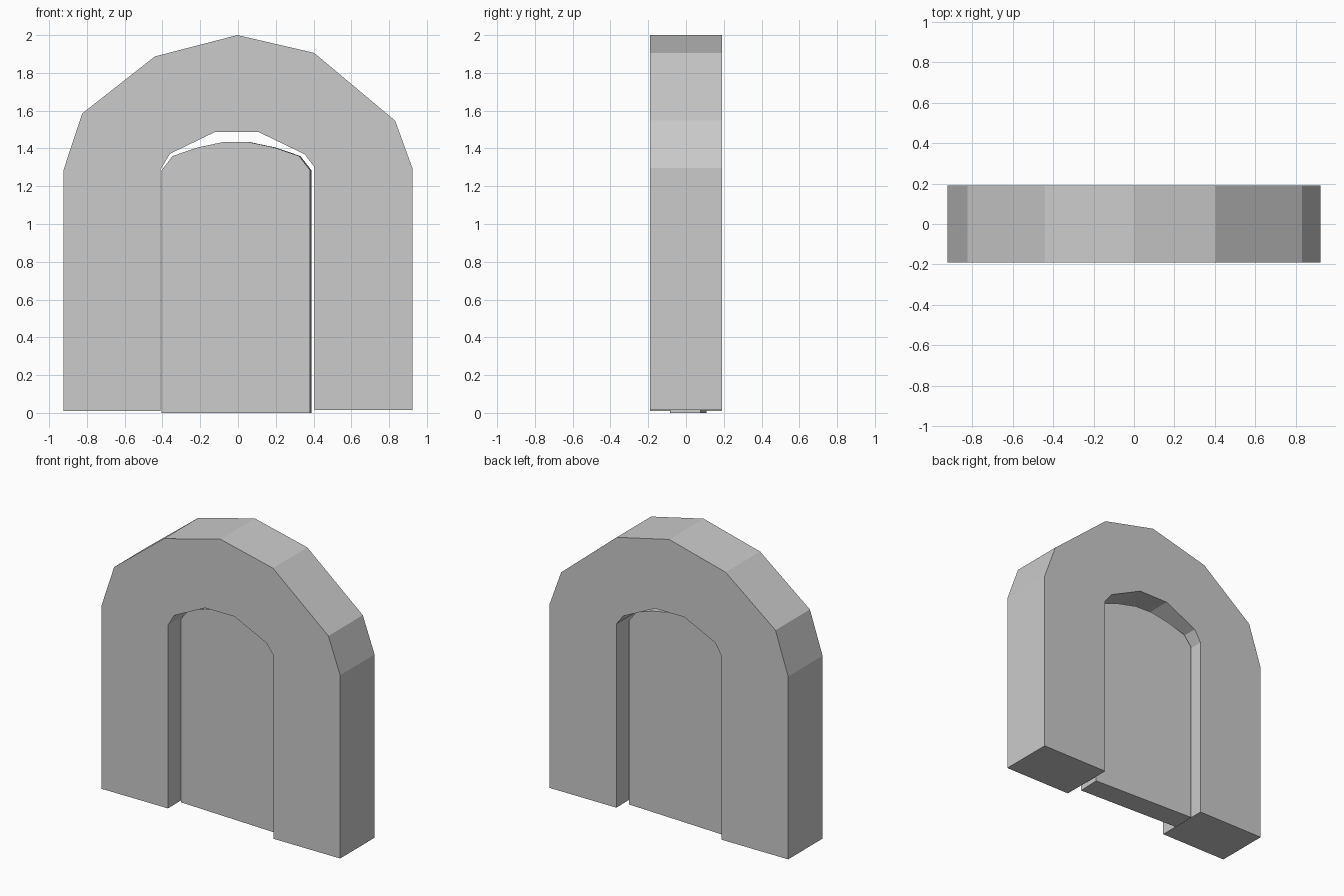
import bpy, bmesh

if "Cube" in bpy.data.objects:
    bpy.data.objects.remove(bpy.data.objects["Cube"])


def extrude_profile(name, points, depth):
    """Solid from an x/z outline, extruded along y and centred on y = 0."""
    bm = bmesh.new()
    face = bm.faces.new([bm.verts.new((x, -depth / 2, z)) for x, z in points])
    new = bmesh.ops.extrude_face_region(bm, geom=[face])["geom"]
    verts = [g for g in new if isinstance(g, bmesh.types.BMVert)]
    bmesh.ops.translate(bm, verts=verts, vec=(0, depth, 0))
    bmesh.ops.recalc_face_normals(bm, faces=bm.faces)
    mesh = bpy.data.meshes.new(name)
    bm.to_mesh(mesh)
    bm.free()
    obj = bpy.data.objects.new(name, mesh)
    bpy.context.collection.objects.link(obj)
    return obj


# Rough stone arch: outer outline, then inner opening back again
outer = [(-0.923, 0.01), (-0.923, 1.288), (-0.825, 1.585), (-0.44, 1.887),
         (-0.003, 2.0), (0.403, 1.906), (0.832, 1.547), (0.923, 1.297), (0.923, 0.016)]
inner = [(0.406, 0.016), (0.406, 1.30), (0.352, 1.37), (0.106, 1.488),
         (-0.12, 1.488), (-0.36, 1.372), (-0.409, 1.29), (-0.409, 0.01)]
extrude_profile("arch_frame", outer + inner, 0.38)

# Door panel, slightly turned inside the opening
panel = [(-0.393, 0), (-0.393, 1.285), (-0.335, 1.36), (-0.203, 1.405), (-0.066, 1.434),
         (0.066, 1.434), (0.203, 1.405), (0.335, 1.36), (0.393, 1.285), (0.393, 0)]
door = extrude_profile("door_panel", panel, 0.16)
door.location = (-0.008, 0.013, 0)
door.rotation_euler.z = -0.042
